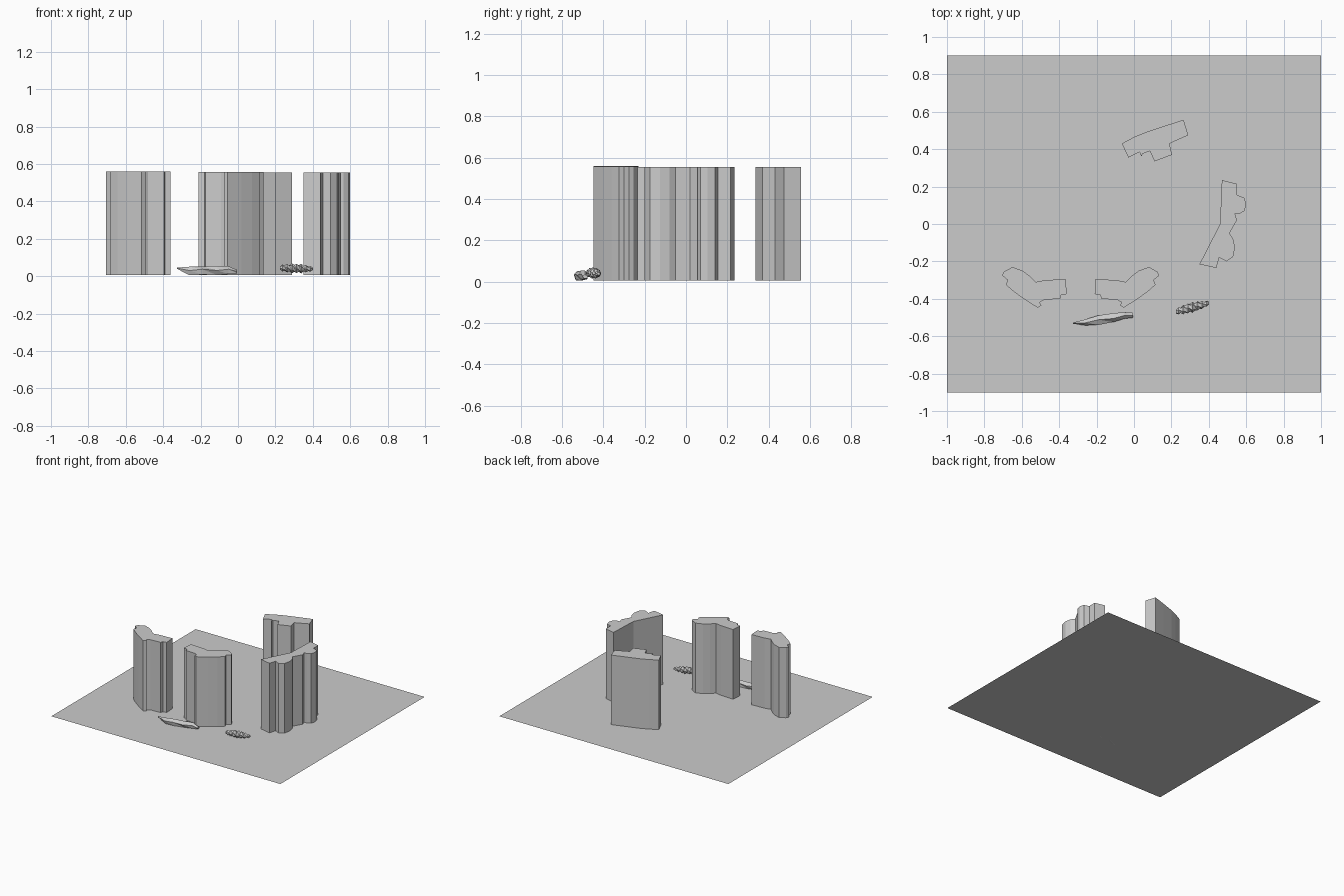
import bpy, bmesh, math

BASE = 0.006


def finish(bm, name):
    bmesh.ops.recalc_face_normals(bm, faces=bm.faces)
    me = bpy.data.meshes.new(name)
    bm.to_mesh(me)
    bm.free()
    ob = bpy.data.objects.new(name, me)
    bpy.context.collection.objects.link(ob)
    return ob


def prism(name, outline, top):
    bm = bmesh.new()
    face = bm.faces.new([bm.verts.new((x, y, BASE)) for x, y in outline])
    new = bmesh.ops.extrude_face_region(bm, geom=[face], use_keep_orig=True)["geom"]
    for v in new:
        if isinstance(v, bmesh.types.BMVert):
            v.co.z = top
    return finish(bm, name)


def loft(name, rings, sides):
    # each ring: x, y, z centre, half width, half height, twist
    bm = bmesh.new()
    loops = []
    for x, y, z, w, h, t in rings:
        loops.append([bm.verts.new((x, y + w * math.cos(t + 2 * math.pi * i / sides),
                                    z + h * math.sin(t + 2 * math.pi * i / sides)))
                      for i in range(sides)])
    for a, b in zip(loops, loops[1:]):
        for i in range(sides):
            j = (i + 1) % sides
            bm.faces.new((a[i], a[j], b[j]))
            bm.faces.new((a[i], b[j], b[i]))
    bm.faces.new(loops[0])
    bm.faces.new(loops[-1])
    return finish(bm, name)


# thin base sheet
bm = bmesh.new()
bm.faces.new([bm.verts.new((x, y, BASE)) for x, y in
              [(-1, -0.9), (1, -0.9), (1, 0.9), (-1, 0.9)]])
finish(bm, "base_sheet")

# mirrored pair of bent towers
bent = [(-0.705, -0.275), (-0.695, -0.255), (-0.65, -0.23), (-0.595, -0.25),
        (-0.555, -0.28), (-0.525, -0.31), (-0.475, -0.30), (-0.365, -0.295),
        (-0.36, -0.375), (-0.39, -0.38), (-0.395, -0.40), (-0.48, -0.405),
        (-0.505, -0.42), (-0.495, -0.435), (-0.515, -0.448), (-0.59, -0.40),
        (-0.645, -0.36), (-0.685, -0.325), (-0.675, -0.30)]
prism("left_tower", bent, 0.56)
prism("middle_tower", [(-0.57 - x, y) for x, y in bent], 0.556)

# rear tower with a gently curved back
prism("rear_tower", [(-0.065, 0.43), (0.0, 0.465), (0.06, 0.49), (0.165, 0.525),
                     (0.265, 0.557), (0.29, 0.475), (0.19, 0.43), (0.203, 0.37),
                     (0.11, 0.335), (0.085, 0.39), (0.045, 0.375), (0.04, 0.36),
                     (0.03, 0.385), (-0.03, 0.355)], 0.555)

# right tower with two lobed bays
prism("right_tower", [(0.47, 0.235), (0.55, 0.215), (0.55, 0.155), (0.59, 0.14),
                      (0.60, 0.105), (0.59, 0.07), (0.565, 0.055), (0.54, 0.055),
                      (0.55, 0.02), (0.51, -0.05), (0.53, -0.08), (0.54, -0.125),
                      (0.53, -0.175), (0.495, -0.20), (0.455, -0.18),
                      (0.44, -0.235), (0.35, -0.215), (0.46, 0.0)], 0.555)

# long faceted rock
loft("long_rock", [(-0.325, -0.53, 0.042, 0.004, 0.004, 0.3),
                   (-0.26, -0.525, 0.027, 0.017, 0.024, 0.5),
                   (-0.19, -0.515, 0.027, 0.027, 0.025, 0.2),
                   (-0.11, -0.498, 0.030, 0.026, 0.026, 0.6),
                   (-0.05, -0.489, 0.030, 0.018, 0.023, 0.3),
                   (-0.005, -0.487, 0.024, 0.014, 0.010, 0.5)], 5)

# small jagged, ribbed rock
rings = []
for k in range(15):
    u = k / 14
    size = (0.007 + 0.019 * math.sin(math.pi * (0.12 + 0.83 * u))) * (1.15 if k % 2 else 0.78)
    rings.append((0.225 + 0.175 * u, -0.468 + 0.045 * u, 0.044 - 0.005 * u,
                  size, size * 0.95, 0.3 * k))
loft("jagged_rock", rings, 6)
